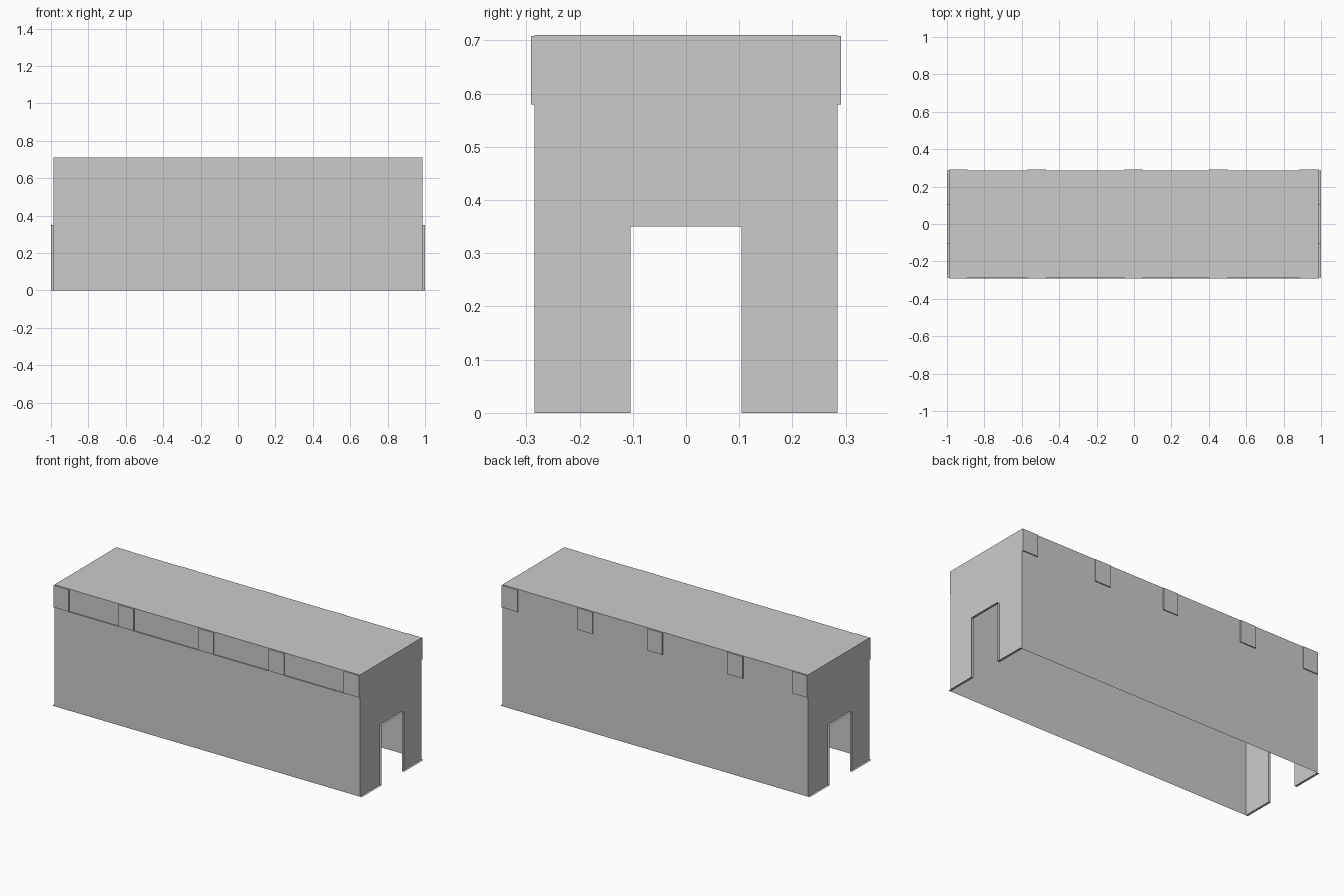
import bpy, bmesh

cube = bpy.data.objects.get("Cube")
if cube:
    bpy.data.objects.remove(cube, do_unlink=True)

# Half sizes of the shell, height, doorway and trim
HX, HY, H = 0.987, 0.285, 0.71
DOOR_Y, DOOR_Z = 0.104, 0.35
SILL_Z, TRIM_Y, END_X = 0.58, 0.291, 1.0

grey = bpy.data.materials.new("plain_grey")
grey.use_nodes = True
grey.diffuse_color = (0.6, 0.6, 0.6, 1)
grey.node_tree.nodes["Principled BSDF"].inputs["Base Color"].default_value = (0.6, 0.6, 0.6, 1)


def make_object(name, polygons, fix_normals=False):
    """Join a few flat polygons into one object."""
    bm = bmesh.new()
    for points in polygons:
        bm.faces.new([bm.verts.new(p) for p in points])
    bmesh.ops.remove_doubles(bm, verts=bm.verts[:], dist=0.0001)
    if fix_normals:
        bmesh.ops.recalc_face_normals(bm, faces=bm.faces[:])
    mesh = bpy.data.meshes.new(name)
    bm.to_mesh(mesh)
    bm.free()
    mesh.materials.append(grey)
    obj = bpy.data.objects.new(name, mesh)
    bpy.context.collection.objects.link(obj)
    return obj


def box(name, x0, x1, y0, y1, z0, z1):
    bm = bmesh.new()
    bmesh.ops.create_cube(bm, size=1)
    for v in bm.verts:
        v.co = (x1 if v.co.x > 0 else x0, y1 if v.co.y > 0 else y0, z1 if v.co.z > 0 else z0)
    mesh = bpy.data.meshes.new(name)
    bm.to_mesh(mesh)
    bm.free()
    mesh.materials.append(grey)
    bpy.context.collection.objects.link(bpy.data.objects.new(name, mesh))


# Hollow shell: roof, long walls and end walls with doorways, open underneath
end_profile = [(-HY, 0), (-DOOR_Y, 0), (-DOOR_Y, DOOR_Z), (DOOR_Y, DOOR_Z),
               (DOOR_Y, 0), (HY, 0), (HY, H), (-HY, H)]
shell = [[(-HX, -HY, H), (HX, -HY, H), (HX, HY, H), (-HX, HY, H)]]
for s in (-1, 1):
    shell.append([(-HX, s * HY, 0), (HX, s * HY, 0), (HX, s * HY, H), (-HX, s * HY, H)])
    shell.append([(s * HX, y, z) for y, z in end_profile])
make_object("shell_walls_and_roof", shell, fix_normals=True)

# Doorway linings and floor-level lips projecting from each end
for side, s in (("left", 1), ("right", -1)):
    path = end_profile[:6]
    strips = [[(s * HX, *a), (s * END_X, *a), (s * END_X, *b), (s * HX, *b)]
              for a, b in zip(path, path[1:])]
    make_object(side + "_doorway_lining", strips, fix_normals=True)

# Shallow pillars along the top of both long walls
pillars = [(-HX, -0.89), (-0.57, -0.47), (-0.05, 0.045), (0.40, 0.50), (0.885, HX)]
for i, (x0, x1) in enumerate(pillars, 1):
    box(f"front_pillar_{i}", x0, x1, -TRIM_Y, -HY, SILL_Z, H - 0.002)
    box(f"back_pillar_{i}", x0, x1, HY, TRIM_Y, SILL_Z, H - 0.002)

# Full-length sill under the front pillars
make_object("front_sill", [[(-HX, -TRIM_Y, SILL_Z), (HX, -TRIM_Y, SILL_Z),
                            (HX, -HY, SILL_Z), (-HX, -HY, SILL_Z)]])
